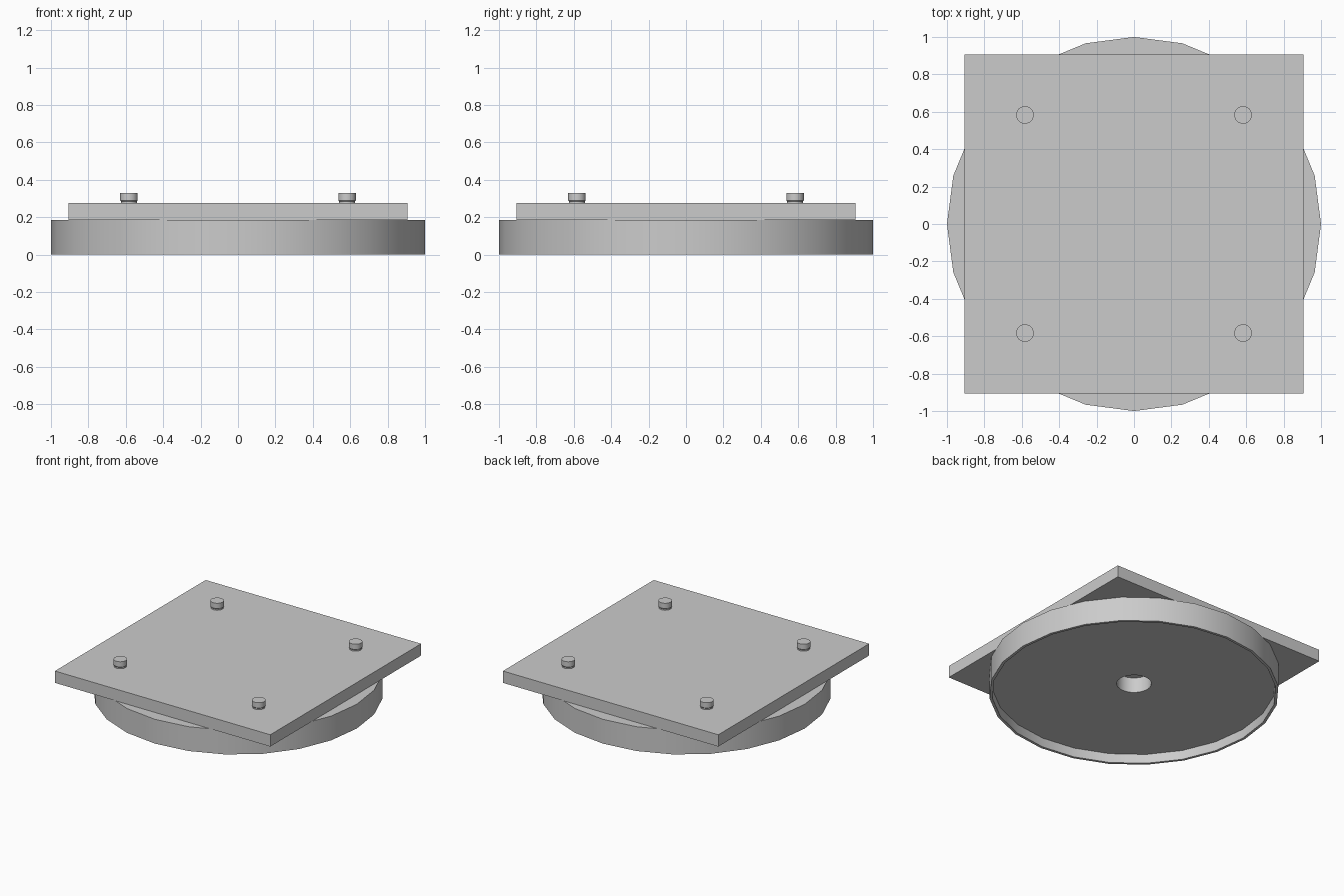
import bpy
import bmesh
from math import cos, sin, tau, radians

default = bpy.data.objects.get("Cube")
if default:
    bpy.data.objects.remove(default)

grey = bpy.data.materials.new("light grey")
grey.use_nodes = True
grey.diffuse_color = (0.6, 0.6, 0.6, 1)
grey.node_tree.nodes["Principled BSDF"].inputs["Base Color"].default_value = (0.6, 0.6, 0.6, 1)


def finish(bm, name, smooth=True):
    """Turn a bmesh into a named, coloured object."""
    bmesh.ops.recalc_face_normals(bm, faces=bm.faces)
    mesh = bpy.data.meshes.new(name)
    bm.to_mesh(mesh)
    bm.free()
    mesh.materials.append(grey)
    obj = bpy.data.objects.new(name, mesh)
    bpy.context.collection.objects.link(obj)
    if smooth:
        bpy.ops.object.select_all(action="DESELECT")
        obj.select_set(True)
        bpy.context.view_layer.objects.active = obj
        bpy.ops.object.shade_smooth_by_angle(angle=radians(30))
    return obj


def lathe(name, profile, sides, closed=False):
    """Revolve (radius, height) points; open profiles get end caps."""
    bm = bmesh.new()
    rings = [[bm.verts.new((r * cos(tau * i / sides), r * sin(tau * i / sides), z))
              for i in range(sides)] for r, z in profile]
    pairs = list(zip(rings, rings[1:]))
    if closed:
        pairs.append((rings[-1], rings[0]))
    else:
        bm.faces.new(rings[0])
        bm.faces.new(rings[-1])
    for a, b in pairs:
        for i in range(sides):
            j = (i + 1) % sides
            bm.faces.new((a[i], a[j], b[j], b[i]))
    return finish(bm, name)


# Round base: thin lower lip, recessed underside and a centre hole
lathe("round_base", [(0.12, 0.185), (0.12, 0.07), (0.98, 0.07),
                     (0.98, 0), (1, 0), (1, 0.185)], 24, closed=True)

# Square plate resting on the base
bm = bmesh.new()
bmesh.ops.create_cube(bm, size=1)
bmesh.ops.scale(bm, vec=(1.815, 1.815, 0.09), verts=bm.verts)
bmesh.ops.translate(bm, vec=(0, 0, 0.23), verts=bm.verts)
finish(bm, "square_plate", smooth=False)

# Four pins with slightly wider heads
for side, sx in (("left", 1), ("right", -1)):
    for end, sy in (("front", -1), ("back", 1)):
        pin = lathe(f"{end}_{side}_pin", [(0.043, 0.27), (0.043, 0.285),
                                          (0.047, 0.29), (0.047, 0.33)], 24)
        pin.location = (0.583 * sx, 0.583 * sy, 0)
